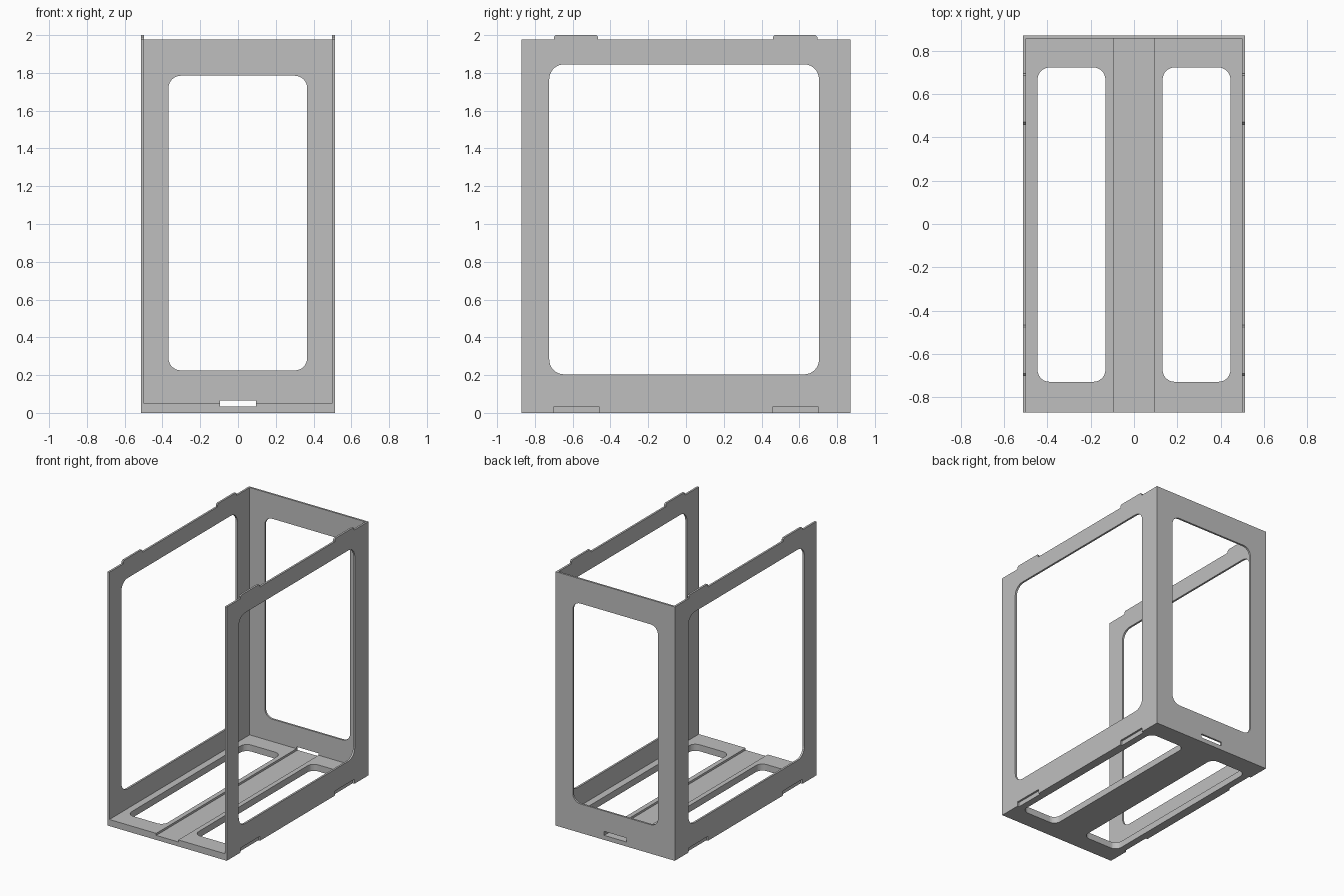
import bpy, bmesh, math
from mathutils import Matrix

if "Cube" in bpy.data.objects:
    bpy.data.objects.remove(bpy.data.objects["Cube"])

W, D, T = 0.513, 0.87, 0.015      # half width, half depth, sheet thickness
TOP, FLOOR, PAD = 1.976, 0.035, 0.051

grey = bpy.data.materials.new("light grey")
grey.diffuse_color = (0.52, 0.52, 0.52, 1)
grey.use_nodes = True
grey.node_tree.nodes["Principled BSDF"].inputs["Base Color"].default_value = grey.diffuse_color


def rect(u0, u1, v0, v1, r=0.0, steps=8):
    """Rectangle outline, with rounded corners if r > 0."""
    if r == 0:
        return [(u0, v0), (u1, v0), (u1, v1), (u0, v1)]
    pts = []
    corners = [(u1 - r, v1 - r), (u0 + r, v1 - r), (u0 + r, v0 + r), (u1 - r, v0 + r)]
    for q, (cu, cv) in enumerate(corners):
        for i in range(steps + 1):
            a = math.pi / 2 * (q + i / steps)
            pts.append((cu + r * math.cos(a), cv + r * math.sin(a)))
    return pts


def sheet(name, loops, thickness, place):
    """Fill an outline with holes and extrude it along its local z."""
    bm = bmesh.new()
    for loop in loops:
        vs = [bm.verts.new((u, v, 0)) for u, v in loop]
        for i, v in enumerate(vs):
            bm.edges.new((v, vs[(i + 1) % len(vs)]))
    bmesh.ops.triangle_fill(bm, use_beauty=True, use_dissolve=False, edges=bm.edges[:])
    ext = bmesh.ops.extrude_face_region(bm, geom=bm.faces[:], use_keep_orig=True)
    moved = [g for g in ext["geom"] if isinstance(g, bmesh.types.BMVert)]
    bmesh.ops.translate(bm, verts=moved, vec=(0, 0, thickness))
    bmesh.ops.transform(bm, matrix=place, verts=bm.verts[:])
    bmesh.ops.recalc_face_normals(bm, faces=bm.faces[:])
    mesh = bpy.data.meshes.new(name)
    bm.to_mesh(mesh)
    bm.free()
    mesh.materials.append(grey)
    obj = bpy.data.objects.new(name, mesh)
    bpy.context.collection.objects.link(obj)
    return obj


# Side panels: notches along the bottom, matching tabs along the top
side = [(-D, 0)]
for a, b in ((-0.70, -0.46), (0.46, 0.70)):
    side += [(a, 0), (a, FLOOR), (b, FLOOR), (b, 0)]
side += [(D, 0), (D, TOP)]
for a, b in ((0.46, 0.695), (-0.70, -0.465)):
    side += [(b, TOP), (b, 1.99), (b - 0.01, 2), (a + 0.01, 2), (a, 1.99), (a, TOP)]
side += [(-D, TOP)]
side_window = rect(-0.724, 0.704, 0.204, 1.845, 0.078)
for name, x in (("left_side_panel", -W), ("right_side_panel", W - T)):
    # local (u, v, w) -> world (y, z, x)
    place = Matrix(((0, 0, 1, x), (1, 0, 0, 0), (0, 1, 0, 0), (0, 0, 0, 1)))
    sheet(name, [side, side_window], T, place)

# Back panel with a large window and a small slot above the floor
IN = W - T
upright = Matrix(((1, 0, 0, 0), (0, 0, 1, D - T), (0, 1, 0, 0), (0, 0, 0, 1)))
sheet("back_panel", [rect(-IN, IN, 0, TOP),
                     rect(-0.368, 0.366, 0.225, 1.785, 0.065),
                     rect(-0.095, 0.095, FLOOR, 0.066)], T, upright)

# Floor plate with two long windows
windows = [rect(-0.445, -0.132, -0.728, 0.722, 0.055),
           rect(0.132, 0.445, -0.728, 0.722, 0.055)]
sheet("floor_plate", [rect(-IN, IN, -D, D - T)] + windows, FLOOR, Matrix())

# Raised floor pads leaving a channel along the middle
for name, a, b, hole in (("left_floor_pad", -IN, -0.095, windows[0]),
                         ("right_floor_pad", 0.095, IN, windows[1])):
    sheet(name, [rect(a, b, -D, D - T), hole], PAD - FLOOR,
          Matrix.Translation((0, 0, FLOOR)))
